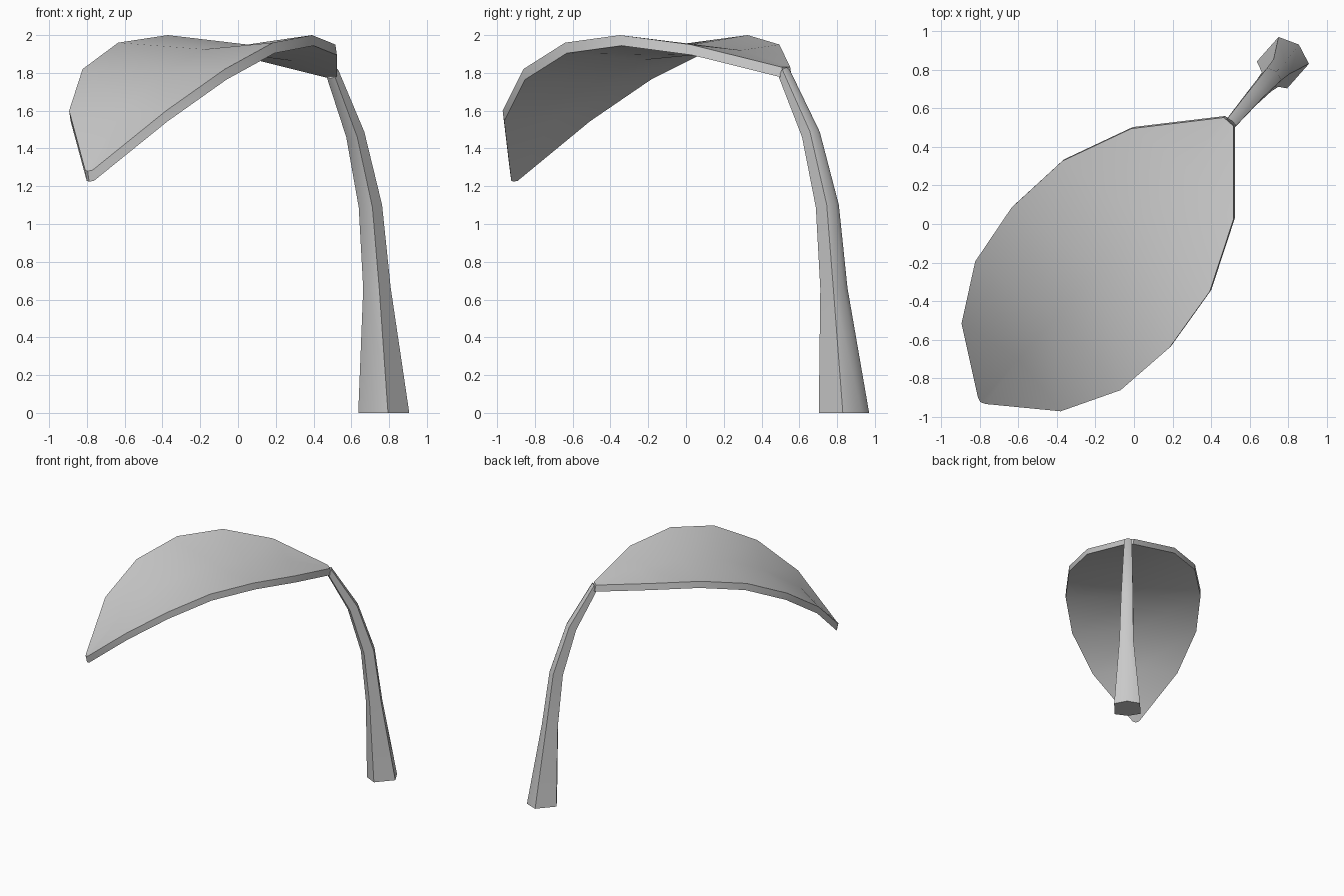
import bpy, bmesh
from math import radians, sin, cos
from mathutils import Vector

if "Cube" in bpy.data.objects:
    bpy.data.objects.remove(bpy.data.objects["Cube"])

# Diagonal frame: the leaf runs from the stem joint along ALONG, mirrored across ACROSS
JOINT = Vector((0.49, 0.53, 0))
ALONG = Vector((-0.663, -0.749, 0))
ACROSS = Vector((0.749, -0.663, 0))
UP = Vector((0, 0, 1))


def finish(bm, name, angle):
    bmesh.ops.recalc_face_normals(bm, faces=bm.faces)
    mesh = bpy.data.meshes.new(name)
    bm.to_mesh(mesh)
    bm.free()
    obj = bpy.data.objects.new(name, mesh)
    bpy.context.collection.objects.link(obj)
    bpy.ops.object.select_all(action='DESELECT')
    bpy.context.view_layer.objects.active = obj
    obj.select_set(True)
    bpy.ops.object.shade_smooth_by_angle(angle=radians(angle))
    return obj


# Leaf blade: edge distance, edge height, half width, midrib distance, midrib height
ROWS = [
    (0.00, 1.83, 0.033, 0.00, 1.83),
    (0.361, 1.95, 0.354, 0.317, 1.92),
    (0.723, 2.00, 0.510, 0.664, 1.95),
    (1.078, 1.96, 0.547, 1.01, 1.925),
    (1.412, 1.82, 0.503, 1.342, 1.80),
    (1.70, 1.60, 0.343, 1.644, 1.61),
    (1.93, 1.285, 0.026, 1.94, 1.28),
]
bm = bmesh.new()
grid = []
for s, z, w, ms, mz in ROWS:
    grid.append([bm.verts.new(JOINT + ALONG * d + ACROSS * a + UP * h)
                 for d, a, h in ((s, -w, z), (ms, 0, mz), (s, w, z))])
for r0, r1 in zip(grid, grid[1:]):
    for i in range(2):
        bm.faces.new((r0[i], r0[i + 1], r1[i + 1], r1[i]))
# Thickness, dropped below the upper surface
ext = bmesh.ops.extrude_face_region(bm, geom=bm.faces[:], use_keep_orig=True)
lower = [g for g in ext['geom'] if isinstance(g, bmesh.types.BMVert)]
bmesh.ops.translate(bm, verts=lower, vec=(0.008, 0.008, -0.056))
finish(bm, "leaf_blade", 40)

# Stem: tapering six-sided tube; centre, size and ring tilt
HEX = [(0.12, 0), (0.08, 0.105), (-0.09, 0.105),
       (-0.12, 0), (-0.09, -0.105), (0.08, -0.105)]
RINGS = [
    ((0.775, 0.84, 0.00), 1.0, 0),
    ((0.7375, 0.785, 0.66), 0.54, 2),
    ((0.7025, 0.75, 1.095), 0.46, 10),
    ((0.622, 0.6625, 1.475), 0.37, 26),
    ((0.50, 0.52, 1.80), 0.28, 60),
]
bm = bmesh.new()
rings = []
for c, k, tilt in RINGS:
    t = radians(tilt)
    out = -ALONG * cos(t) + UP * sin(t)
    rings.append([bm.verts.new(Vector(c) + out * o * k + ACROSS * p * k) for o, p in HEX])
for r0, r1 in zip(rings, rings[1:]):
    for i in range(6):
        j = (i + 1) % 6
        bm.faces.new((r0[i], r0[j], r1[j], r1[i]))
bm.faces.new(rings[0])
bm.faces.new(rings[-1])
finish(bm, "stem", 45)
